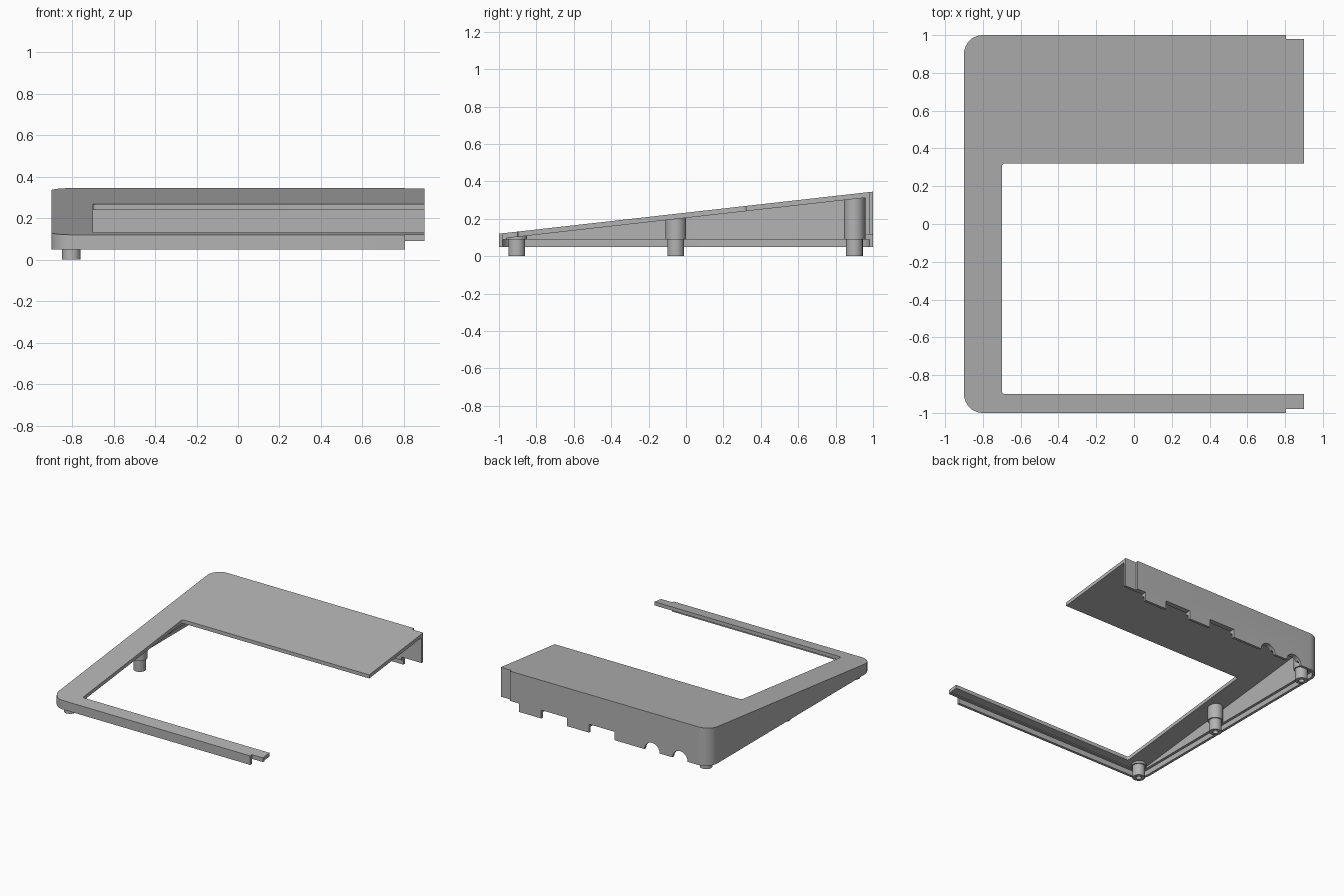
import bpy, bmesh, math

if "Cube" in bpy.data.objects:
    bpy.data.objects.remove(bpy.data.objects["Cube"], do_unlink=True)

grey = bpy.data.materials.new("plain grey")
grey.use_nodes = True
colour = (0.45, 0.45, 0.45, 1)
grey.diffuse_color = colour
grey.node_tree.nodes["Principled BSDF"].inputs["Base Color"].default_value = colour


def slope(y):
    """Height of the sloping top surface."""
    return 0.2325 + 0.1125 * y


def make(name, bm):
    bmesh.ops.recalc_face_normals(bm, faces=bm.faces)
    mesh = bpy.data.meshes.new(name)
    bm.to_mesh(mesh)
    bm.free()
    mesh.materials.append(grey)
    ob = bpy.data.objects.new(name, mesh)
    bpy.context.collection.objects.link(ob)
    return ob


def rounded_left(x0, x1, y0, y1, r, steps=10):
    """Rectangle outline with its two left corners rounded."""
    pts = [(x1, y0), (x1, y1)]
    for cy, start in ((y1 - r, 90), (y0 + r, 180)):
        for i in range(steps + 1):
            a = math.radians(start + 90 * i / steps)
            pts.append((x0 + r + r * math.cos(a), cy + r * math.sin(a)))
    return pts


def prism(name, outline, bottom, top):
    """Upright prism; top is a height or a function of y."""
    bm = bmesh.new()
    height = top if callable(top) else lambda y: top
    low = [bm.verts.new((x, y, bottom)) for x, y in outline]
    high = [bm.verts.new((x, y, height(y))) for x, y in outline]
    bm.faces.new(low)
    bm.faces.new(high)
    n = len(low)
    for i in range(n):
        j = (i + 1) % n
        bm.faces.new((low[i], low[j], high[j], high[i]))
    return make(name, bm)


def box(name, x0, x1, y0, y1, z0, z1):
    return prism(name, [(x0, y0), (x1, y0), (x1, y1), (x0, y1)], z0, z1)


def lathe(name, profile, location):
    bm = bmesh.new()
    vs = [bm.verts.new((r, 0, z)) for r, z in profile]
    edges = [bm.edges.new(pair) for pair in zip(vs, vs[1:])]
    bmesh.ops.spin(bm, geom=vs + edges, cent=(0, 0, 0), axis=(0, 0, 1),
                   angle=math.tau, steps=40)
    bmesh.ops.remove_doubles(bm, verts=bm.verts, dist=0.0001)
    ob = make(name, bm)
    ob.location = location
    return ob


def cut(target, cutter):
    mod = target.modifiers.new("cut", "BOOLEAN")
    mod.operation = "DIFFERENCE"
    mod.solver = "EXACT"
    mod.object = cutter
    bpy.context.view_layer.objects.active = target
    bpy.ops.object.modifier_apply(modifier=mod.name)
    bpy.data.objects.remove(cutter, do_unlink=True)


def inset_outline(d):
    return rounded_left(-0.9 + d, 1.1, -1 + d, 1 - d, 0.1 - d)


def finish(ob):
    bpy.ops.object.select_all(action="DESELECT")
    ob.select_set(True)
    bpy.context.view_layer.objects.active = ob
    bpy.ops.object.shade_smooth_by_angle(angle=math.radians(30))


# Sloping wedge shell, hollowed out from below with a stepped lip
shell = prism("sloped_shell", rounded_left(-0.9, 0.9, -1, 1, 0.1), 0.05, slope)
cut(shell, prism("lip_cutter", inset_outline(0.02), -0.1, 0.09))
cut(shell, prism("cavity_cutter", inset_outline(0.04), -0.1,
                 lambda y: slope(y) - 0.028))

# Large opening through the top
cut(shell, prism("opening_cutter",
                 rounded_left(-0.7, 1.1, -0.9, 0.32, 0.015, 4), -0.1, 0.6))

# Joining tongues at the right-hand end
for y0, y1 in ((0.98, 1.1), (-1.1, -0.98)):
    cut(shell, box("tongue_cutter", 0.805, 1.1, y0, y1, -0.1, 0.6))

# Connector notches in the rear wall
for x0, x1 in ((0.73, 1.1), (0.32, 0.54), (-0.09, 0.13)):
    cut(shell, box("notch_cutter", x0, x1, 0.9, 1.1, -0.1, 0.115))

# Round cable holes in the rear wall
for x in (-0.41, -0.65):
    bm = bmesh.new()
    bmesh.ops.create_cone(bm, cap_ends=True, segments=32, radius1=0.065,
                          radius2=0.065, depth=0.2)
    hole = make("cable_hole_cutter", bm)
    hole.rotation_euler.x = math.pi / 2
    hole.location = (x, 1.01, 0.05)
    bpy.context.view_layer.update()
    cut(shell, hole)
finish(shell)

# Stepped support posts with screw holes
for name, y in (("front_post", -0.905), ("middle_post", -0.055), ("rear_post", 0.9)):
    top = slope(y) - 0.014
    post = lathe(name, [(0, 0.06), (0.02, 0.06), (0.02, 0), (0.045, 0),
                        (0.045, 0.09), (0.055, 0.09), (0.055, top), (0, top)],
                 (-0.803, y, 0))
    finish(post)
